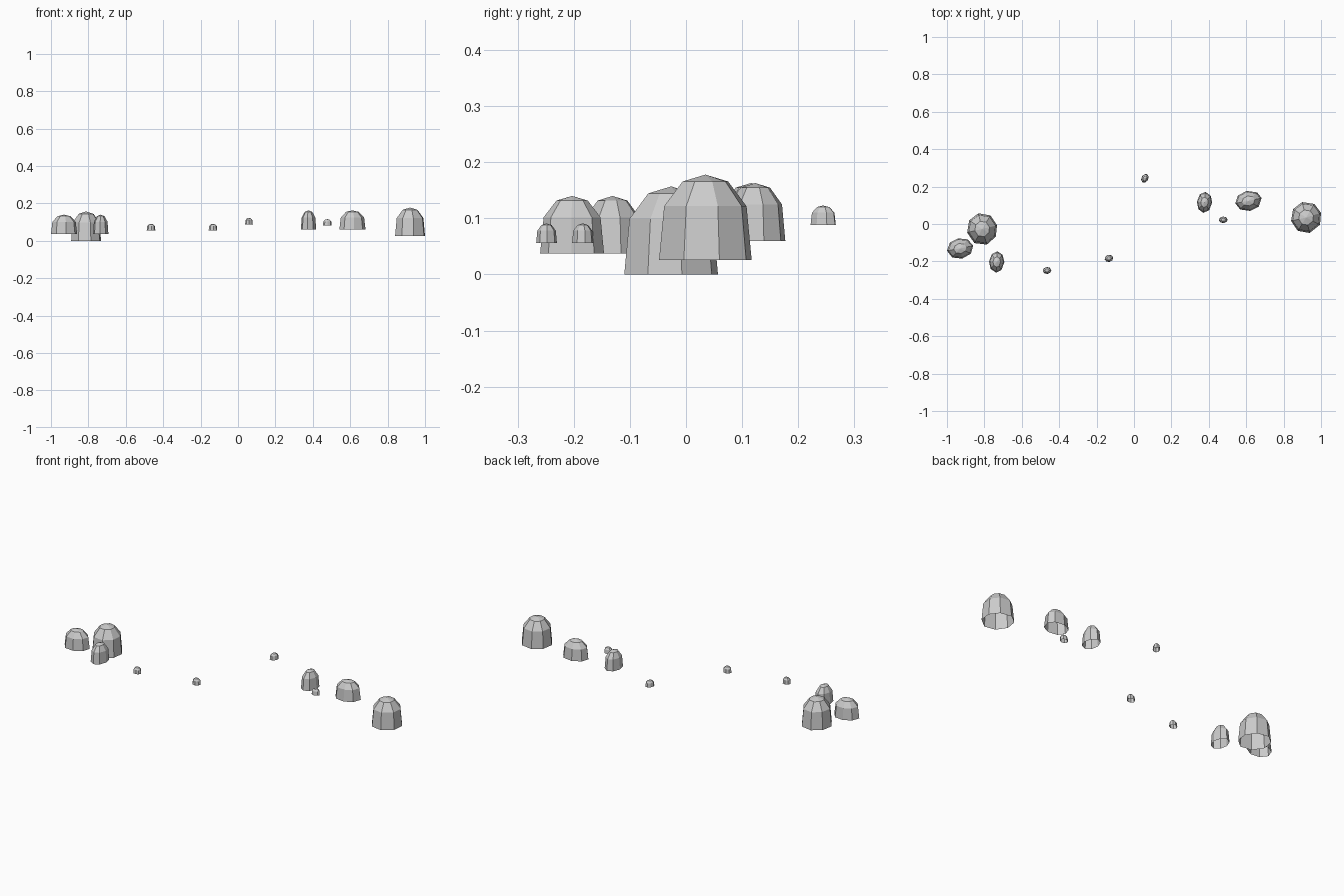
import bpy, bmesh, math, random

if "Cube" in bpy.data.objects:
    bpy.data.objects.remove(bpy.data.objects["Cube"])

random.seed(4)
SIDES = 8
# height fraction, radius fraction of each ring of the dome
PROFILE = [(0.0, 1.0), (0.63, 0.89), (0.92, 0.49)]


def rock(name, x0, x1, y0, y1, z0, z1, turn, stretch=1.0):
    """Faceted open-bottomed dome fitted to the given bounds."""
    t = math.radians(turn)
    outline = []
    for i in range(SIDES):
        a = 2 * math.pi * i / SIDES + random.uniform(-0.06, 0.06)
        px, py = stretch * math.cos(a), math.sin(a)
        outline.append((px * math.cos(t) - py * math.sin(t),
                        px * math.sin(t) + py * math.cos(t)))
    lox, hix = min(p[0] for p in outline), max(p[0] for p in outline)
    loy, hiy = min(p[1] for p in outline), max(p[1] for p in outline)
    cx, cy = (x0 + x1) / 2, (y0 + y1) / 2
    flat = [(x0 + (p[0] - lox) / (hix - lox) * (x1 - x0) - cx,
             y0 + (p[1] - loy) / (hiy - loy) * (y1 - y0) - cy) for p in outline]

    bm = bmesh.new()
    rings = [[bm.verts.new((px * r, py * r, h * (z1 - z0))) for px, py in flat]
             for h, r in PROFILE]
    peak = bm.verts.new((0, 0, z1 - z0))
    for i in range(SIDES):
        j = (i + 1) % SIDES
        for lo, hi in zip(rings, rings[1:]):
            bm.faces.new((lo[i], lo[j], hi[j], hi[i]))
        bm.faces.new((rings[-1][i], rings[-1][j], peak))
    mesh = bpy.data.meshes.new(name)
    bm.to_mesh(mesh)
    bm.free()
    ob = bpy.data.objects.new(name, mesh)
    ob.location = (cx, cy, z0)
    bpy.context.collection.objects.link(ob)


# large boulders at both ends
rock("large_rock_left", -0.892, -0.732, -0.11, 0.057, 0.0, 0.157, 15)
rock("large_rock_right", 0.84, 1.0, -0.048, 0.117, 0.026, 0.178, 15)

# medium rocks: one long in x and one long in y per cluster
rock("wide_rock_left", -1.0, -0.86, -0.185, -0.077, 0.037, 0.14, 10, 1.35)
rock("wide_rock_right", 0.542, 0.682, 0.07, 0.177, 0.06, 0.163, 10, 1.35)
rock("deep_rock_left", -0.775, -0.693, -0.26, -0.146, 0.037, 0.14, 85, 1.4)
rock("deep_rock_right", 0.336, 0.418, 0.06, 0.172, 0.06, 0.163, 85, 1.4)

# scattered pebbles
rock("pebble_1", -0.488, -0.442, -0.267, -0.23, 0.056, 0.091, 5, 1.3)
rock("pebble_2", -0.157, -0.111, -0.203, -0.165, 0.056, 0.091, 10, 1.3)
rock("pebble_3", 0.038, 0.079, 0.222, 0.267, 0.088, 0.123, 55, 1.35)
rock("pebble_4", 0.454, 0.501, 0.005, 0.04, 0.082, 0.116, 5, 1.35)
